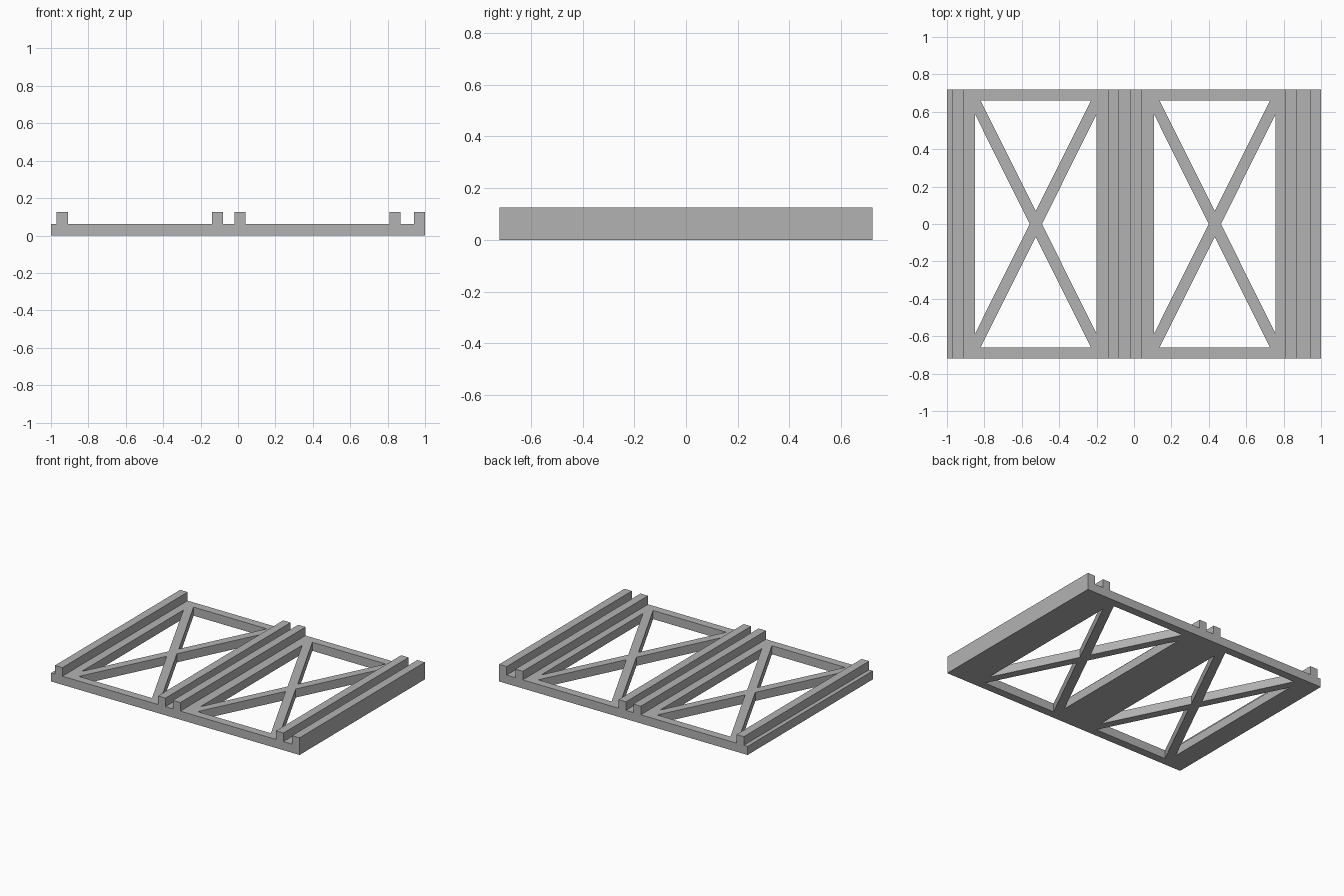
import bpy
import bmesh
from mathutils import Vector

cube = bpy.data.objects.get("Cube")
if cube:
    bpy.data.objects.remove(cube, do_unlink=True)

HALF_X, HALF_Y = 1.0, 0.72
PLATE_Z, RAIL_Z = 0.0625, 0.125
RAILS = [(-0.97, -0.91), (-0.14, -0.08), (-0.02, 0.04), (0.81, 0.87), (0.94, HALF_X)]
WINDOW_CENTRES = (-0.525, 0.432)

grey = bpy.data.materials.new("plain grey")
grey.use_nodes = True
colour = (0.45, 0.45, 0.45, 1)
grey.diffuse_color = colour
grey.node_tree.nodes["Principled BSDF"].inputs["Base Color"].default_value = colour


def prism(bm, points, direction):
    """Extrude a closed outline along a direction."""
    face = bm.faces.new([bm.verts.new(p) for p in points])
    result = bmesh.ops.extrude_face_region(bm, geom=[face])
    moved = [v for v in result["geom"] if isinstance(v, bmesh.types.BMVert)]
    bmesh.ops.translate(bm, verts=moved, vec=Vector(direction))


def make_object(name, bm):
    bmesh.ops.recalc_face_normals(bm, faces=bm.faces)
    mesh = bpy.data.meshes.new(name)
    bm.to_mesh(mesh)
    bm.free()
    mesh.materials.append(grey)
    obj = bpy.data.objects.new(name, mesh)
    bpy.context.collection.objects.link(obj)
    return obj


# Panel with raised rails, extruded from its end profile
profile = [(-HALF_X, 0), (-HALF_X, PLATE_Z)]
for x0, x1 in RAILS:
    profile += [(x0, PLATE_Z), (x0, RAIL_Z), (x1, RAIL_Z), (x1, PLATE_Z)]
profile[-1] = (HALF_X, 0)
bm = bmesh.new()
prism(bm, [(x, -HALF_Y, z) for x, z in profile], (0, 2 * HALF_Y, 0))
panel = make_object("railed_panel", bm)

# Triangular openings that leave a cross brace in each window
bm = bmesh.new()
for cx in WINDOW_CENTRES:
    for s in (-1, 1):
        end = [(-0.295, 0.66 * s), (0.295, 0.66 * s), (0, 0.07 * s)]
        side = [(0.324 * s, -0.585), (0.324 * s, 0.585), (0.033 * s, 0)]
        for triangle in (end, side):
            prism(bm, [(cx + x, y, -0.1) for x, y in triangle], (0, 0, 0.4))
cutter = make_object("window_cutter", bm)
cutter.hide_render = True

# Cut the openings and drop the helper
cut = panel.modifiers.new("openings", "BOOLEAN")
cut.operation = "DIFFERENCE"
cut.solver = "EXACT"
cut.object = cutter
bpy.context.view_layer.objects.active = panel
bpy.ops.object.modifier_apply(modifier=cut.name)
bpy.data.objects.remove(cutter, do_unlink=True)
